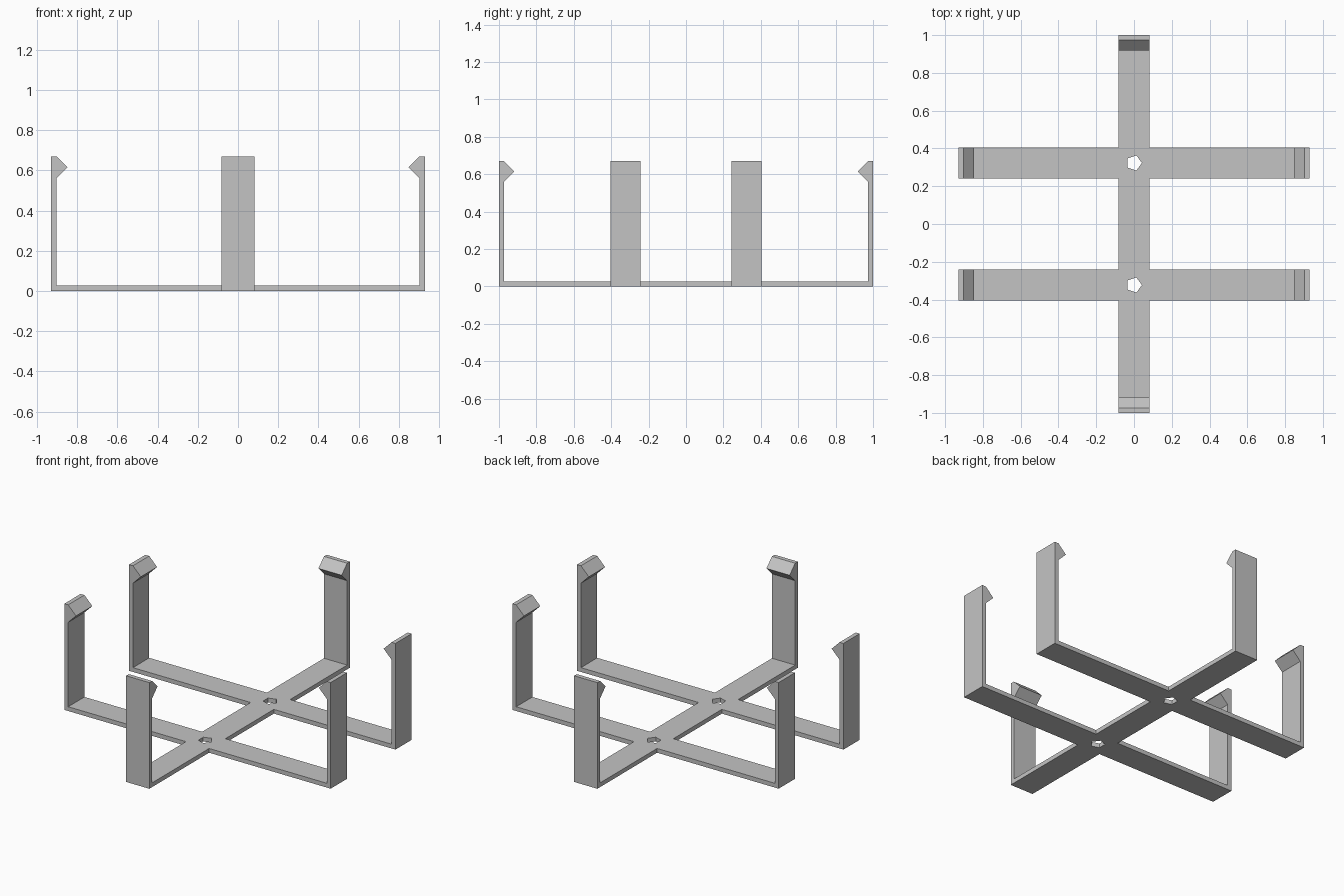
import bpy
from math import radians
from mathutils import Matrix, Vector

cube = bpy.data.objects.get("Cube")
if cube:
    bpy.data.objects.remove(cube, do_unlink=True)

HEIGHT = 0.67
THICK = 0.027
WIDTH = 0.162
HOOK = 0.055
BAR_Y = 0.323

grey = bpy.data.materials.new("plain grey")
grey.use_nodes = True
colour = (0.55, 0.55, 0.55, 1)
grey.diffuse_color = colour
grey.node_tree.nodes["Principled BSDF"].inputs["Base Color"].default_value = colour


def prism(name, outline, depth, matrix):
    """Extrude a closed outline along its normal, centred on the outline plane."""
    n = len(outline)
    verts = [Vector((a, b, s * depth / 2)) for s in (-1, 1) for a, b in outline]
    faces = [tuple(reversed(range(n))), tuple(range(n, 2 * n))]
    faces += [(i, (i + 1) % n, (i + 1) % n + n, i + n) for i in range(n)]
    mesh = bpy.data.meshes.new(name)
    mesh.from_pydata([matrix @ v for v in verts], [], faces)
    mesh.materials.append(grey)
    obj = bpy.data.objects.new(name, mesh)
    bpy.context.collection.objects.link(obj)
    return obj


def clip_bar(name, reach, y, turn):
    """U-shaped bar with an inward hook at the top of each upright."""
    inner = reach - THICK
    half = [(reach, 0), (reach, HEIGHT), (inner, HEIGHT),
            (inner - HOOK, HEIGHT - HOOK), (inner, HEIGHT - 2 * HOOK), (inner, THICK)]
    outline = half + [(-a, b) for a, b in reversed(half)]
    matrix = (Matrix.Translation((0, y, 0)) @ Matrix.Rotation(radians(turn), 4, "Z")
              @ Matrix.Rotation(radians(90), 4, "X"))
    return prism(name, outline, WIDTH, matrix)


def combine(target, other, operation):
    mod = target.modifiers.new(operation.lower(), "BOOLEAN")
    mod.operation = operation
    mod.solver = "EXACT"
    mod.object = other
    bpy.context.view_layer.objects.active = target
    bpy.ops.object.modifier_apply(modifier=mod.name)
    bpy.data.objects.remove(other, do_unlink=True)


# Long spine and two cross bars, merged into one frame
frame = clip_bar("clip_frame", 1.0, 0, 90)
for y in (-BAR_Y, BAR_Y):
    combine(frame, clip_bar("cross_bar", 0.93, y, 0), "UNION")

# Five-sided screw holes where the bars cross
corner = Vector((0.042, 0, 0))
pentagon = [(Matrix.Rotation(radians(72 * i), 3, "Z") @ corner).xy for i in range(5)]
for y in (-BAR_Y, BAR_Y):
    cutter = prism("hole_cutter", pentagon, 0.2, Matrix.Translation((0, y, 0)))
    combine(frame, cutter, "DIFFERENCE")
